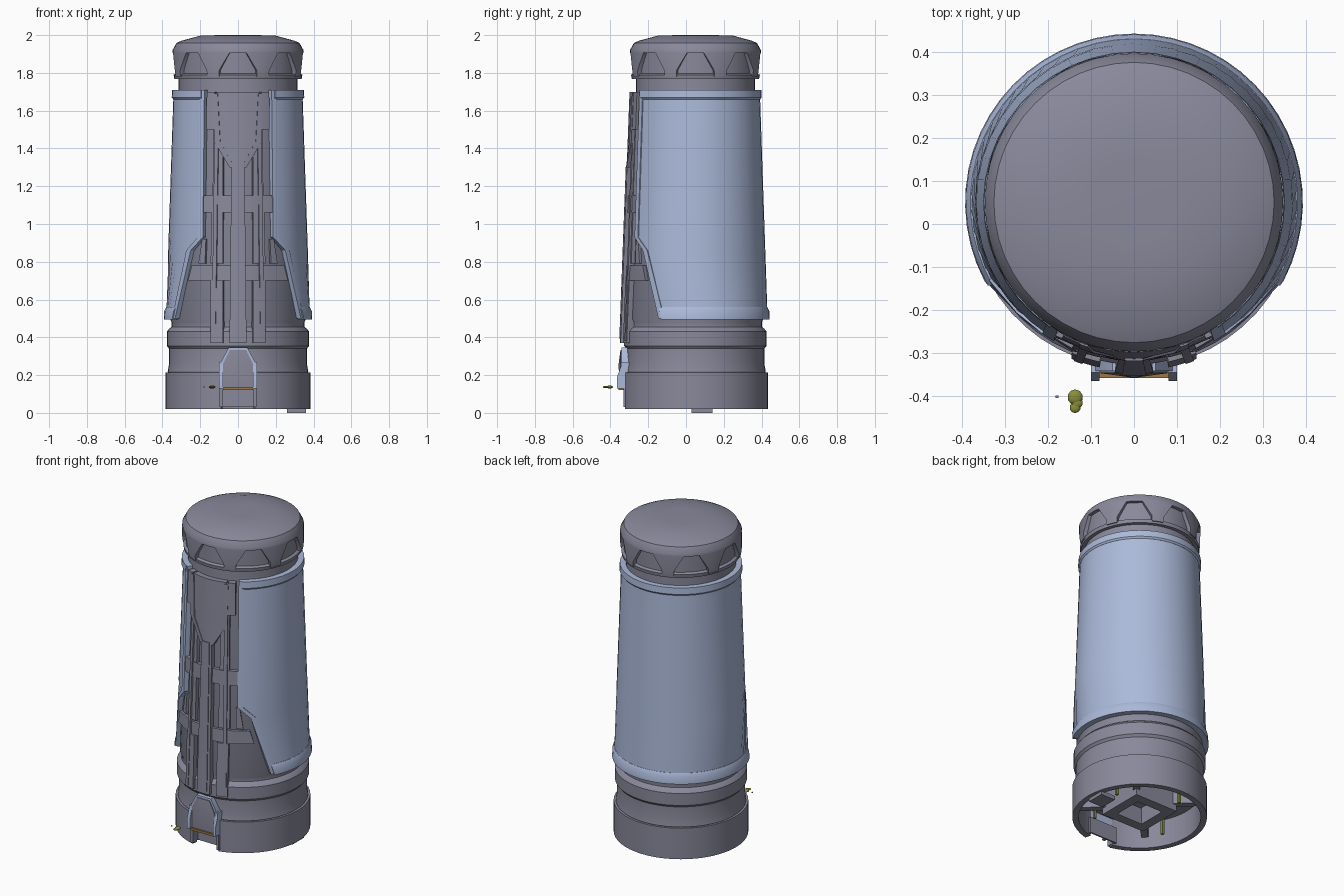
import bpy
import bmesh
from math import sin, cos, radians, degrees, asin, pi
from mathutils import Vector

if "Cube" in bpy.data.objects:
    bpy.data.objects.remove(bpy.data.objects["Cube"], do_unlink=True)

CY = 0.05  # tower axis in y
parts = []


def material(name, rgb):
    m = bpy.data.materials.new(name)
    m.use_nodes = True
    m.diffuse_color = (*rgb, 1)
    m.node_tree.nodes["Principled BSDF"].inputs["Base Color"].default_value = (*rgb, 1)
    return m


GREY = material("hull grey", (0.25, 0.25, 0.33))
BLUE = material("armour blue", (0.41, 0.49, 0.70))
ORANGE = material("sill orange", (0.34, 0.18, 0.06))
GREEN = material("moss green", (0.25, 0.27, 0.04))


def finish(name, bm, mat):
    bmesh.ops.remove_doubles(bm, verts=bm.verts, dist=1e-5)
    bmesh.ops.recalc_face_normals(bm, faces=bm.faces)
    me = bpy.data.meshes.new(name)
    bm.to_mesh(me)
    bm.free()
    ob = bpy.data.objects.new(name, me)
    bpy.context.collection.objects.link(ob)
    me.materials.append(mat)
    parts.append(ob)
    return ob


def polar(r, deg, z):
    a = radians(deg)
    return Vector((r * sin(a), CY - r * cos(a), z))


def lathe(name, profile, mat, n=48):
    bm = bmesh.new()
    rings = [[bm.verts.new(polar(r, 360 * i / n, z)) for i in range(n)] for r, z in profile]
    for lo, hi in zip(rings, rings[1:]):
        for i in range(n):
            j = (i + 1) % n
            bm.faces.new((lo[i], lo[j], hi[j], hi[i]))
    bmesh.ops.dissolve_degenerate(bm, dist=1e-6, edges=bm.edges)
    return finish(name, bm, mat)


def sector(name, rows, mat, thick=0.03, n=4):
    """Curved slab: rows are (z, start angle, end angle, outer radius)."""
    bm = bmesh.new()
    grid = []
    for z, a0, a1, r in rows:
        angles = [a0 + (a1 - a0) * i / n for i in range(n + 1)]
        loop = [bm.verts.new(polar(r, a, z)) for a in angles]
        loop += [bm.verts.new(polar(r - thick, a, z)) for a in reversed(angles)]
        grid.append(loop)
    m = 2 * n + 2
    for lo, hi in zip(grid, grid[1:]):
        for i in range(m):
            j = (i + 1) % m
            bm.faces.new((lo[i], lo[j], hi[j], hi[i]))
    for row in (grid[0], grid[-1]):
        for i in range(n):
            bm.faces.new((row[i], row[i + 1], row[m - 2 - i], row[m - 1 - i]))
    return finish(name, bm, mat)


def core_radius(z):
    return 0.36 - 0.0375 * (z - 0.5)


def front_trim(name, rows, off, mat=GREY, mirror=False):
    """Trim on the front of the tapered core; rows are (z, x0, x1)."""
    for s, side in ((1, "left"), (-1, "right")) if mirror else ((1, ""),):
        out = []
        for z, x0, x1 in rows:
            r = core_radius(z) + off
            out.append((z, s * degrees(asin(x0 / r)), s * degrees(asin(x1 / r)), r))
        sector((side + "_" + name).strip("_"), out, mat, off + 0.015)


def prism(name, pts, axis, lo, hi, mat):
    """Extrude an outline along x (points y,z) or y (points x,z)."""
    bm = bmesh.new()
    put = (lambda p, d: (d, *p)) if axis == "x" else (lambda p, d: (p[0], d, p[1]))
    a = [bm.verts.new(put(p, lo)) for p in pts]
    b = [bm.verts.new(put(p, hi)) for p in pts]
    bm.faces.new(a)
    bm.faces.new(b)
    for i in range(len(pts)):
        j = (i + 1) % len(pts)
        bm.faces.new((a[i], a[j], b[j], b[i]))
    return finish(name, bm, mat)


def box(name, x0, x1, y0, y1, z0, z1, mat):
    return prism(name, [(x0, z0), (x1, z0), (x1, z1), (x0, z1)], "y", y0, y1, mat)


# Core with grooves, neck and domed cap
lathe("tower_core", [(0, 0.19), (0.36, 0.19), (0.372, 0.22), (0.365, 0.26), (0.365, 0.34),
                     (0.377, 0.355), (0.377, 0.43), (0.365, 0.445), (0.352, 0.455), (0.352, 0.48),
                     (0.36, 0.5), (0.315, 1.70), (0.315, 1.78), (0.325, 1.79), (0.325, 1.92), (0, 1.92)], GREY)
lathe("cap_top", [(0, 1.905), (0.347, 1.905), (0.347, 1.92), (0.326, 1.958), (0.30, 1.97),
                  (0.20, 1.997), (0.10, 2.0), (0, 2.0)], GREY)
lathe("cap_lower_ring", [(0.31, 1.768), (0.337, 1.768), (0.341, 1.79), (0.32, 1.80)], GREY)
for k in range(8):
    c = 22.5 + 45 * k
    sector("cap_tooth", [(1.78, c - 5.5, c + 5.5, 0.345), (1.815, c - 6, c + 6, 0.349),
                         (1.91, c - 15.5, c + 15.5, 0.347)], GREY)

# Base wall with a doorway notch in the front
sector("base_wall", [(0.02, 13.5, 346.5, 0.384), (0.215, 13.5, 346.5, 0.384)], GREY, 0.035, 48)
sector("base_wall_over_notch", [(0.12, -13.5, 13.5, 0.384), (0.215, -13.5, 13.5, 0.384)], GREY, 0.035, 6)

# Wraparound armour shell, with raised rims
EDGE = [(0.50, 62.5), (0.86, 45), (0.93, 33), (1.71, 34)]


def shell_radius(z):
    return 0.382 - 0.034 * (z - 0.5)


sector("armour_shell", [(z, a, 360 - a, shell_radius(z)) for z, a in EDGE], BLUE, 0.03, 36)
sector("shell_top_rim", [(1.66, 34, 326, 0.343), (1.67, 34, 326, 0.351), (1.71, 34, 326, 0.349)], BLUE, 0.035, 36)
sector("shell_bottom_rim", [(0.495, 62.5, 297.5, 0.393), (0.54, 60.5, 299.5, 0.391),
                            (0.56, 59.5, 300.5, 0.381)], BLUE, 0.035, 36)
for s in (1, -1):
    sector("shell_edge_rim", [(z, s * (a - 3), s * (a + 2), shell_radius(z) + 0.005) for z, a in EDGE],
           BLUE, 0.04, 2)

# Front trim: central funnel post, side strips and cross bands
front_trim("funnel_post", [(0.37, -0.045, 0.045), (1.31, -0.035, 0.035), (1.45, -0.115, 0.115),
                           (1.70, -0.115, 0.115)], 0.034)
front_trim("post_ridge", [(0.39, -0.028, 0.028), (1.31, -0.022, 0.022)], 0.039)
front_trim("funnel_edge", [(1.30, 0.02, 0.045), (1.44, 0.095, 0.128), (1.69, 0.108, 0.128)], 0.038, mirror=True)
front_trim("top_block", [(1.50, 0.125, 0.168), (1.70, 0.125, 0.165)], 0.036, mirror=True)
front_trim("upper_strip", [(1.15, 0.08, 0.135), (1.40, 0.08, 0.13), (1.50, 0.115, 0.13)], 0.02, mirror=True)
front_trim("middle_strip", [(0.79, 0.08, 0.145), (1.06, 0.08, 0.14)], 0.02, mirror=True)
front_trim("lower_strip", [(0.37, 0.08, 0.145), (0.70, 0.08, 0.145)], 0.027, mirror=True)
front_trim("strip_ridge", [(0.38, 0.12, 0.14), (1.45, 0.105, 0.125)], 0.03, mirror=True)
front_trim("upper_band", [(1.06, -0.19, 0.19), (1.07, -0.19, 0.19), (1.15, -0.19, 0.19)], 0.025)
front_trim("lower_band", [(0.70, -0.265, 0.265), (0.78, -0.245, 0.245)], 0.022)
front_trim("side_strip", [(0.79, 0.175, 0.21), (0.92, 0.17, 0.19)], 0.014, mirror=True)

# Doorway: pointed frame, faceted door, jambs and sill
ARCH = [(-0.09, 0.13), (-0.09, 0.27), (-0.05, 0.345), (0.05, 0.345), (0.09, 0.27), (0.09, 0.13)]
prism("door_frame", ARCH, "y", -0.342, -0.29, BLUE)
door = prism("door_panel", [(x * 0.87, 0.13 + (z - 0.13) * 0.94) for x, z in ARCH], "y", -0.347, -0.30, GREY)
bm = bmesh.new()
bm.from_mesh(door.data)
bm.faces.ensure_lookup_table()
face = min(bm.faces, key=lambda f: f.calc_center_median().y)
tip = bmesh.ops.poke(bm, faces=[face])["verts"][0]
tip.co = (0, -0.358, 0.25)
bm.to_mesh(door.data)
bm.free()
JAMB = [(-0.30, 0.13), (-0.365, 0.13), (-0.365, 0.19), (-0.345, 0.245), (-0.345, 0.27), (-0.30, 0.27)]
for x in (-0.09, 0.09):
    prism("door_jamb", JAMB, "x", x - 0.01, x + 0.01, BLUE)
box("door_sill", -0.08, 0.08, -0.358, -0.30, 0.122, 0.136, ORANGE)
box("notch_back", -0.09, 0.09, -0.28, -0.27, 0.03, 0.13, GREY)
for x in (-0.09, 0.09):
    box("notch_side", x - 0.008, x + 0.008, -0.332, -0.27, 0.03, 0.13, GREY)

# Underside: square frame, ribs, mossy posts and a foot pad
for i in range(4):
    ob = box("under_frame", -0.15, 0.15, -0.15, -0.09, 0.05, 0.19, GREY)
    ob.location.y = CY
    ob.rotation_euler.z = i * pi / 2
    ob = box("under_rib", -0.02, 0.02, -0.35, -0.15, 0.09, 0.19, GREY)
    ob.location.y = CY
    ob.rotation_euler.z = (i + 0.5) * pi / 2
box("under_hub", -0.05, 0.05, CY - 0.05, CY + 0.05, 0.12, 0.19, GREY)
for a in (40, 110, 200, 290):
    p = polar(0.26, a, 0)
    box("moss_post", p.x - 0.008, p.x + 0.008, p.y - 0.008, p.y + 0.008, 0.04, 0.19, GREEN)
box("foot_pad", 0.26, 0.36, 0.03, 0.14, 0, 0.025, GREY)

# Small floating moss clump and speck beside the door
for x, y, r in ((-0.137, -0.403, 0.018), (-0.133, -0.416, 0.014), (-0.137, -0.427, 0.013)):
    bm = bmesh.new()
    bmesh.ops.create_icosphere(bm, subdivisions=2, radius=r)
    for v in bm.verts:
        v.co = Vector((v.co.x + x, v.co.y + y, v.co.z * 0.45 + 0.137))
    finish("moss_clump", bm, GREEN)
box("speck", -0.183, -0.176, -0.405, -0.399, 0.134, 0.14, GREY)

# Smooth shading with sharp edges kept
bpy.ops.object.select_all(action="DESELECT")
for ob in parts:
    ob.select_set(True)
bpy.context.view_layer.objects.active = parts[0]
bpy.ops.object.shade_smooth_by_angle(angle=radians(30))
